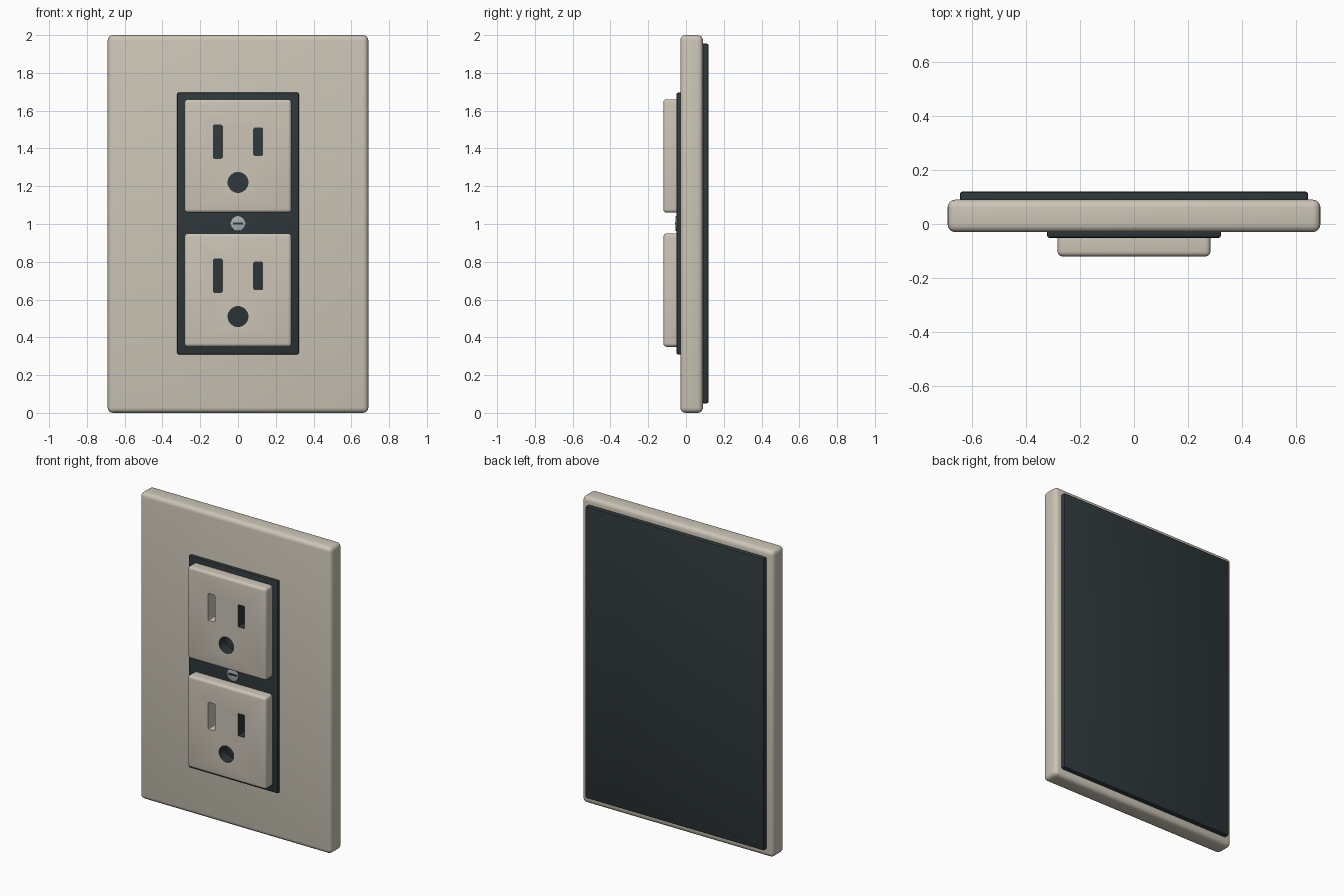
import bpy, bmesh, math

if "Cube" in bpy.data.objects:
    bpy.data.objects.remove(bpy.data.objects["Cube"])


def material(name, rgb):
    m = bpy.data.materials.new(name)
    m.diffuse_color = (*rgb, 1)
    m.use_nodes = True
    m.node_tree.nodes["Principled BSDF"].inputs["Base Color"].default_value = m.diffuse_color
    return m


IVORY = material("ivory", (0.60, 0.56, 0.47))
WARM = material("warm_ivory", (0.60, 0.55, 0.47))
DARK = material("charcoal", (0.028, 0.038, 0.042))
METAL = material("metal", (0.40, 0.43, 0.46))


def finish(name, bm, mat):
    mesh = bpy.data.meshes.new(name)
    bm.to_mesh(mesh)
    bm.free()
    mesh.materials.append(mat)
    ob = bpy.data.objects.new(name, mesh)
    bpy.context.collection.objects.link(ob)
    smooth(ob)
    return ob


def smooth(ob):
    bpy.ops.object.select_all(action='DESELECT')
    bpy.context.view_layer.objects.active = ob
    ob.select_set(True)
    bpy.ops.object.shade_smooth_by_angle(angle=math.radians(35))


def box(name, x, y, z, bevel, mat, segments=4):
    """Rounded box from (min, max) pairs on each axis."""
    bm = bmesh.new()
    bmesh.ops.create_cube(bm, size=1)
    for v in bm.verts:
        v.co = [(a + b) / 2 + c * (b - a) for (a, b), c in zip((x, y, z), v.co)]
    bmesh.ops.bevel(bm, geom=bm.edges[:], offset=bevel, segments=segments,
                    profile=0.5, affect='EDGES')
    return finish(name, bm, mat)


def disc(name, z, y, radius, bevel, mat):
    """Round plug along y, centred on x = 0."""
    bm = bmesh.new()
    bmesh.ops.create_cone(bm, cap_ends=True, segments=32, radius1=radius,
                          radius2=radius, depth=y[1] - y[0])
    if bevel:
        rims = [e for e in bm.edges if abs(e.verts[0].co.z - e.verts[1].co.z) < 1e-5]
        bmesh.ops.bevel(bm, geom=rims, offset=bevel, segments=2, profile=0.5,
                        affect='EDGES')
    for v in bm.verts:
        v.co = (v.co.x, (y[0] + y[1]) / 2 - v.co.z, z + v.co.y)
    return finish(name, bm, mat)


def cut(target, cutter):
    smooth(target)
    mod = target.modifiers.new("cut", 'BOOLEAN')
    mod.object = cutter
    mod.solver = 'EXACT'
    mod.material_mode = 'TRANSFER'
    bpy.ops.object.modifier_apply(modifier=mod.name)
    bpy.data.objects.remove(cutter)


# Wall plate, rear gasket and dark surround
box("wall_plate", (-0.69, 0.69), (-0.03, 0.09), (0, 2), 0.028, IVORY)
box("rear_gasket", (-0.645, 0.645), (0.06, 0.12), (0.05, 1.955), 0.01, DARK, 2)
box("surround", (-0.322, 0.322), (-0.051, 0.0), (0.31, 1.695), 0.008, DARK, 2)

# Two outlet faces with blade slots and a round ground hole cut through
for label, z in (("lower", 0.35), ("upper", 1.06)):
    face = box(label + "_outlet", (-0.283, 0.283), (-0.12, -0.02), (z, z + 0.6),
               0.018, WARM)
    cut(face, box("long_slot", (-0.131, -0.083), (-0.2, 0.05),
                  (z + 0.288, z + 0.464), 0.006, WARM, 2))
    cut(face, box("short_slot", (0.083, 0.131), (-0.2, 0.05),
                  (z + 0.303, z + 0.448), 0.006, DARK, 2))
    cut(face, disc("ground_hole", z + 0.16, (-0.2, 0.05), 0.053, 0, DARK))
    smooth(face)

# Centre screw with its slot
disc("screw_head", 1.003, (-0.056, -0.03), 0.04, 0.003, METAL)
box("screw_slot", (-0.027, 0.027), (-0.058, -0.04), (0.997, 1.009), 0.001, DARK, 1)
